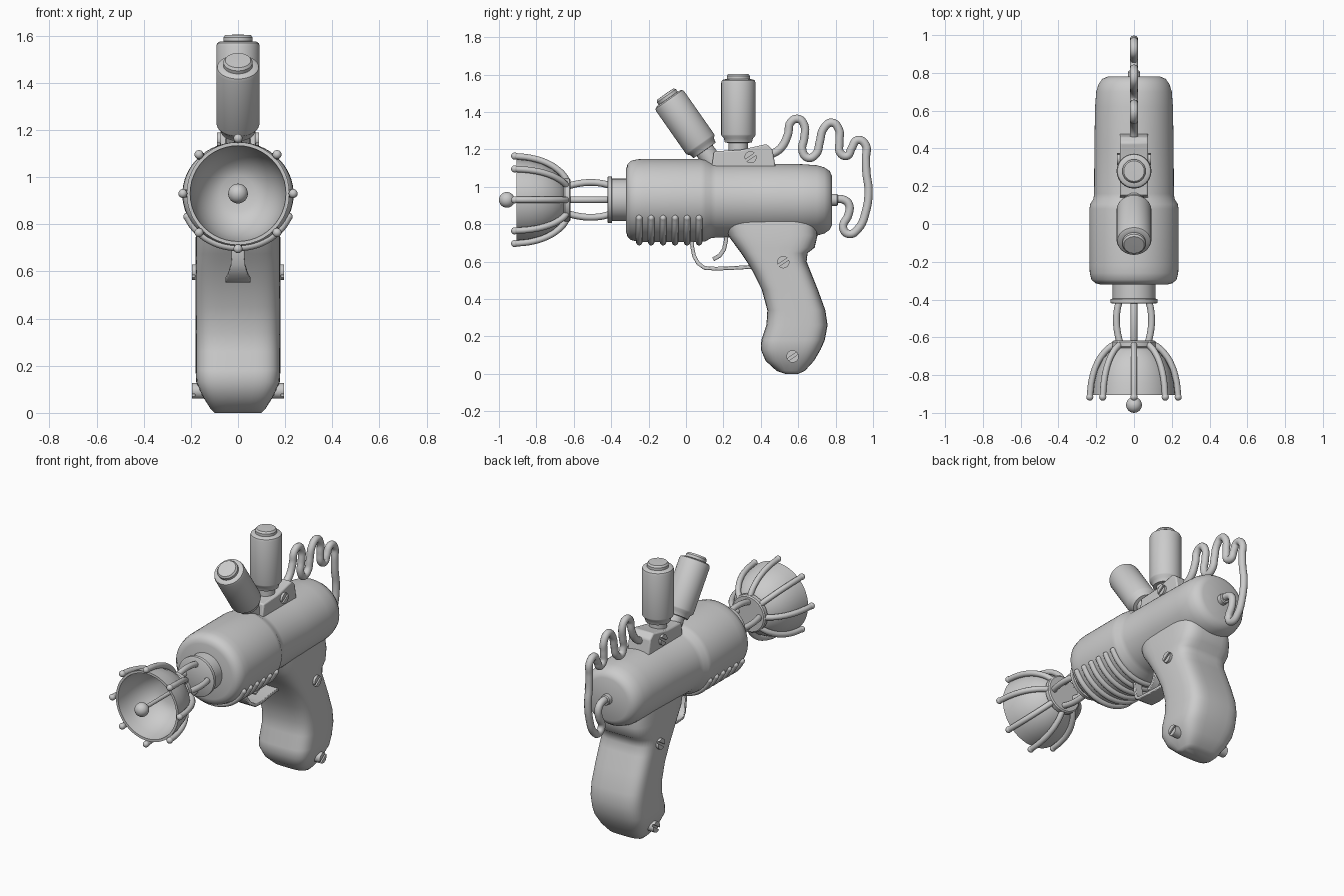
import bpy, bmesh, math
from mathutils import Vector, Matrix

if "Cube" in bpy.data.objects:
    bpy.data.objects.remove(bpy.data.objects["Cube"])

CZ = 0.93          # height of the barrel axis
TAU = 2 * math.pi


def loft(name, rings, angle=35, bevel=0):
    """Skin a list of equal-length closed rings and cap both ends."""
    bm = bmesh.new()
    vr = [[bm.verts.new(p) for p in r] for r in rings]
    n = len(vr[0])
    for a, b in zip(vr, vr[1:]):
        for i in range(n):
            j = (i + 1) % n
            bm.faces.new((a[i], a[j], b[j], b[i]))
    bm.faces.new(vr[0])
    bm.faces.new(vr[-1])
    bmesh.ops.recalc_face_normals(bm, faces=bm.faces)
    me = bpy.data.meshes.new(name)
    bm.to_mesh(me)
    bm.free()
    ob = bpy.data.objects.new(name, me)
    bpy.context.collection.objects.link(ob)
    if bevel:
        m = ob.modifiers.new("bevel", 'BEVEL')
        m.width, m.segments = bevel, 2
    finish(ob, angle)
    return ob


def finish(ob, angle=35):
    bpy.ops.object.select_all(action='DESELECT')
    ob.select_set(True)
    bpy.context.view_layer.objects.active = ob
    if ob.type == 'CURVE':
        bpy.ops.object.convert(target='MESH')
    bpy.ops.object.shade_smooth_by_angle(angle=math.radians(angle))


def lathe(name, prof, mat, segs=48, squash=1.0):
    """Revolve (radius, height) points about local z, placed by mat."""
    rings = [[mat @ Vector((max(r, 1e-3) * math.cos(TAU * i / segs),
                            max(r, 1e-3) * math.sin(TAU * i / segs) * squash, t))
              for i in range(segs)] for r, t in prof]
    return loft(name, rings)


def tubes(name, paths, radius):
    """Round tubes through smooth paths."""
    cu = bpy.data.curves.new(name, 'CURVE')
    cu.dimensions = '3D'
    cu.bevel_depth, cu.bevel_resolution = radius, 4
    cu.use_fill_caps, cu.resolution_u = True, 6
    for pts in paths:
        s = cu.splines.new('BEZIER')
        s.bezier_points.add(len(pts) - 1)
        for bp, p in zip(s.bezier_points, pts):
            bp.co = p
            bp.handle_left_type = bp.handle_right_type = 'AUTO'
    ob = bpy.data.objects.new(name, cu)
    bpy.context.collection.objects.link(ob)
    finish(ob, 50)


def ball(name, loc, r, segs=24):
    prof = [(r * math.sin(math.pi * i / 12), -r * math.cos(math.pi * i / 12)) for i in range(13)]
    lathe(name, prof, Matrix.Translation(loc), segs)


def radial(r, y, a):
    return (r * math.sin(a), y, CZ + r * math.cos(a))


def strip(name, pts, t):
    """Flat bar along (y, z, half width) points."""
    rings = []
    for i, (y, z, w) in enumerate(pts):
        a, b = pts[max(i - 1, 0)], pts[min(i + 1, len(pts) - 1)]
        d = Vector((b[0] - a[0], b[1] - a[1])).normalized() * t / 2
        ny, nz = -d.y, d.x
        rings.append([(-w, y + ny, z + nz), (w, y + ny, z + nz),
                      (w, y - ny, z - nz), (-w, y - ny, z - nz)])
    loft(name, rings, 40, 0.004)


def screw(name, y, z, r, x0, x1):
    """Slotted screw on both sides."""
    for s in (-1, 1):
        def ring(x, a0, a1, n):
            return [(s * x, y + r * math.cos(a0 + (a1 - a0) * i / n),
                     z + r * math.sin(a0 + (a1 - a0) * i / n)) for i in range(n + (a1 - a0 < 6))]
        loft(name, [ring(x0, 0, TAU, 24), ring(x1 - 0.012, 0, TAU, 24)])
        for h in (0.6, 0.6 + math.pi):
            a, b = h + 0.2, h + math.pi - 0.2
            loft(name + "_head", [ring(x1 - 0.012, a, b, 12), ring(x1, a, b, 12)])


AXIS = Matrix.Translation((0, 0, CZ)) @ Matrix.Rotation(-math.pi / 2, 4, 'X')

# main body
lathe("body", [(0, -.32), (.18, -.32), (.205, -.313), (.225, -.295), (.234, -.26), (.236, -.22),
               (.236, .08), (.232, .105), (.215, .133), (.211, .16), (.21, .4), (.206, .62),
               (.2, .70), (.188, .74), (.168, .768), (.14, .78), (0, .78)],
      Matrix.Translation((0, 0, -.003)) @ AXIS, 64, 0.94)

# front collar and flange
lathe("front_collar", [(0, -.30), (.113, -.30), (.113, -.395), (.124, -.397), (.124, -.417),
                       (.118, -.421), (0, -.421)], AXIS)

# cage rods between flange and dish
cage = [(.078, -.41), (.088, -.45), (.093, -.51), (.088, -.57), (.072, -.64)]
tubes("cage_rods", [[radial(r, y, k * TAU / 4) for r, y in cage] for k in range(4)], .018)

# dish with hub ring, ribs and emitter
lathe("hub_ring", [(0, -.618), (.108, -.618), (.116, -.624), (.116, -.648), (.108, -.656), (0, -.656)], AXIS)
lathe("dish", [(0, -.64), (.09, -.645), (.13, -.675), (.165, -.715), (.193, -.77), (.211, -.84),
               (.218, -.905), (.203, -.905), (.196, -.84), (.178, -.775), (.15, -.725), (.115, -.69),
               (.075, -.67), (0, -.67)], AXIS)
rib = [(.09, -.632), (.125, -.65), (.165, -.69), (.2, -.75), (.224, -.83), (.234, -.918)]
tubes("dish_ribs", [[radial(r, y, k * TAU / 8) for r, y in rib] for k in range(8)], .017)
for k in range(8):
    ball("rib_tip", radial(.234, -.916, k * TAU / 8), .019, 16)
tubes("emitter_rod", [[(0, -.66, CZ), (0, -.8, CZ), (0, -.95, CZ)]], .012)
ball("emitter_ball", (0, -.958, CZ), .042)

# cooling hoops under the body
hoops = []
for k in range(6):
    y = -.25 + k * .064
    hoops.append([(.237 * math.sin(a), y, .927 - .224 * math.cos(a))
                  for a in [math.radians(-65 + 13 * i) for i in range(11)]])
tubes("cooling_hoops", hoops, .017)
for h in hoops:
    for p in (h[0], h[-1]):
        ball("hoop_tip", p, .017, 16)

# grip: z, front y, back y, half width
grip = [(0, .53, .60, .10), (.015, .485, .635, .115), (.07, .425, .685, .15), (.13, .40, .72, .177),
        (.18, .403, .742, .18), (.26, .43, .757, .18), (.34, .435, .745, .18), (.45, .405, .705, .18),
        (.55, .355, .665, .18), (.60, .325, .645, .18), (.645, .295, .65, .18), (.675, .272, .688, .18),
        (.74, .225, .703, .18), (.82, .19, .70, .17)]


def sq(v):
    return math.copysign(abs(v) ** 0.5, v)


loft("grip", [[(w * sq(math.cos(TAU * i / 40)), (a + b) / 2 + (b - a) / 2 * sq(math.sin(TAU * i / 40)), z)
               for i in range(40)] for z, a, b, w in grip], 50)
screw("grip_screw_upper", .52, .597, .033, .12, .195)
screw("grip_screw_lower", .57, .093, .033, .10, .195)

# trigger and guard
strip("trigger_guard", [(.03, .74, .025), (.033, .68, .027), (.043, .63, .03), (.065, .59, .042),
                        (.10, .566, .054), (.16, .562, .054), (.25, .566, .045), (.36, .572, .04)], .02)
strip("trigger", [(.215, .76, .028), (.213, .71, .027), (.203, .665, .025), (.18, .632, .023),
                  (.145, .612, .02)], .022)

# top bracket
prof = [(.13, 1.06), (.15, 1.19), (.29, 1.197), (.43, 1.228), (.462, 1.2), (.487, 1.06)]
loft("top_bracket", [[(x, y, z) for y, z in prof] for x in (-.075, .075)], 30, .008)
screw("bracket_screw", .345, 1.158, .032, .06, .089)

# two canisters, upright and tilted
can = [(0, -.12), (.052, -.12), (.052, .035), (.072, .036), (.078, .06), (.09, .072), (.092, .08),
       (.092, .355), (.088, .368), (.078, .374), (.062, .376), (.062, .392), (.054, .403), (0, .404)]
lathe("upright_canister", can, Matrix.Translation((0, .28, 1.2)))
lathe("tilted_canister", can, Matrix.Translation((0, .12, 1.165)) @ Matrix.Rotation(math.radians(35), 4, 'X'))

# wavy hose from bracket to the rear socket
hose = [(.44, 1.165), (.505, 1.205), (.545, 1.28), (.56, 1.345), (.6, 1.363), (.632, 1.33), (.632, 1.26),
        (.622, 1.195), (.652, 1.155), (.695, 1.175), (.715, 1.24), (.735, 1.31), (.78, 1.343),
        (.818, 1.305), (.82, 1.24), (.826, 1.18), (.862, 1.166), (.885, 1.205), (.918, 1.25),
        (.96, 1.225), (.962, 1.15), (.965, 1.07), (.976, .985), (.962, .87), (.92, .775), (.872, .747),
        (.84, .78), (.868, .85), (.873, .9), (.85, .928), (.77, .933)]
tubes("hose", [[(0, y, z) for y, z in hose]], .022)
lathe("hose_socket", [(0, .77), (.032, .77), (.032, .806), (.027, .812), (0, .812)], AXIS, 24)
